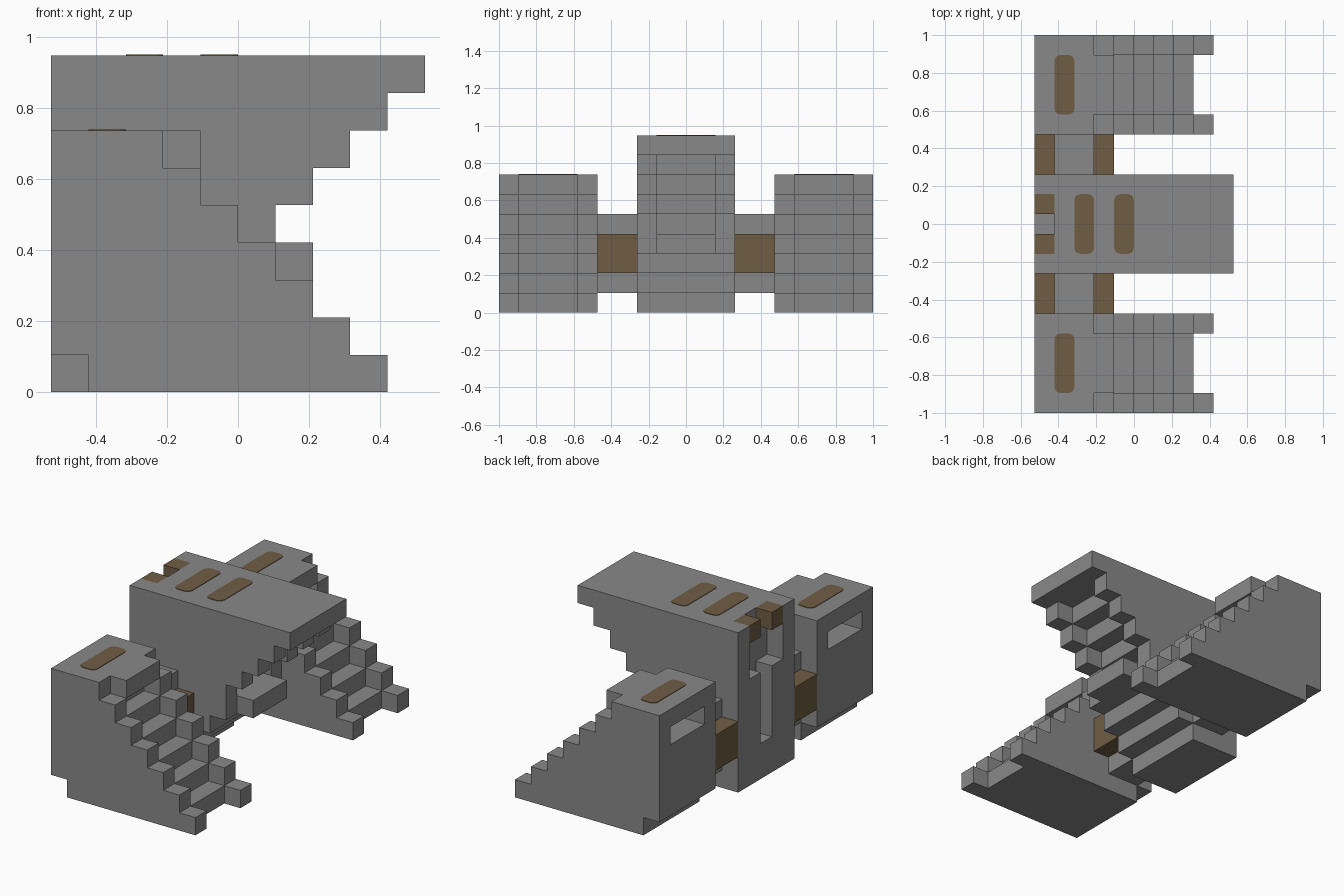
import bpy, bmesh
from itertools import product
from math import cos, sin, pi
from mathutils import Vector

U = 2 / 19                      # one block
ORIGIN = Vector((-5, -9.5, 0))  # grid corner, in blocks

if "Cube" in bpy.data.objects:
    bpy.data.objects.remove(bpy.data.objects["Cube"])


def material(name, rgb):
    m = bpy.data.materials.new(name)
    m.use_nodes = True
    m.diffuse_color = (*rgb, 1)
    m.node_tree.nodes["Principled BSDF"].inputs["Base Color"].default_value = (*rgb, 1)
    return m


STONE = material("grey stone", (0.25, 0.25, 0.25))
WOOD = material("brown wood", (0.16, 0.11, 0.057))


def box(x0, x1, y0, y1, z0, z1):
    return set(product(range(x0, x1), range(y0, y1), range(z0, z1)))


def finish(name, bm):
    mesh = bpy.data.meshes.new(name)
    bm.to_mesh(mesh)
    bm.free()
    mesh.materials.append(STONE)
    mesh.materials.append(WOOD)
    ob = bpy.data.objects.new(name, mesh)
    bpy.context.collection.objects.link(ob)
    return ob


def build(name, stone, wood=frozenset()):
    """Skin a set of blocks, keeping only the outer faces."""
    cells = stone | wood
    bm = bmesh.new()
    for c in cells:
        for axis, side in product(range(3), (0, 1)):
            near = list(c)
            near[axis] += 2 * side - 1
            if tuple(near) in cells:
                continue
            a, b = (axis + 1) % 3, (axis + 2) % 3
            ring = []
            for da, db in ((0, 0), (1, 0), (1, 1), (0, 1)):
                p = Vector(c)
                p[axis] += side
                p[a] += da
                p[b] += db
                ring.append(bm.verts.new((p + ORIGIN) * U))
            face = bm.faces.new(ring if side else ring[::-1])
            face.material_index = int(c in wood)
    bmesh.ops.remove_doubles(bm, verts=bm.verts, dist=U / 100)
    bmesh.ops.dissolve_limit(bm, angle_limit=0.01, verts=bm.verts,
                             edges=bm.edges, delimit={'MATERIAL'})
    return finish(name, bm)


def hatch(name, x, y, z):
    """Thin rounded wooden plate, one block wide and three long."""
    r = 0.3
    bm = bmesh.new()
    ring = []
    for k, (cx, cy) in enumerate(((1 - r, 3 - r), (r, 3 - r), (r, r), (1 - r, r))):
        for s in range(4):
            t = (k + s / 3) * pi / 2
            p = Vector((x + cx + r * cos(t), y + cy + r * sin(t), z))
            ring.append(bm.verts.new((p + ORIGIN) * U))
    face = bm.faces.new(ring)
    top = bmesh.ops.extrude_face_region(bm, geom=[face])["geom"]
    bmesh.ops.translate(bm, vec=(0, 0, 0.003),
                        verts=[v for v in top if isinstance(v, bmesh.types.BMVert)])
    bmesh.ops.recalc_face_normals(bm, faces=bm.faces)
    for f in bm.faces:
        f.material_index = 1
    finish(name, bm)


def mirrored(cells):
    return {(x, 18 - y, z) for x, y, z in cells}


# Side tower: stepped cheeks, a recessed stair between them, overhanging roof
tower = set()
for z in range(7):
    tower |= box(0, 9 - z, 0, 5, z, z + 1)          # cheeks
    tower -= box(8 - z, 9 - z, 1, 4, z, z + 1)      # recessed stair
tower |= box(0, 4, 1, 4, 6, 7)                      # roof lip
tower -= box(0, 1, 0, 5, 0, 1)                      # rear foot notch
tower -= box(0, 2, 1, 4, 5, 6)                      # rear window slot

# Walkway: stone core with wooden panels on both faces
walk = box(1, 3, 5, 7, 1, 5)
panels = box(0, 1, 5, 7, 2, 4) | box(3, 4, 5, 7, 2, 4)

for side, flip in (("front", set), ("back", mirrored)):
    build(side + "_tower", flip(tower))
    build(side + "_walkway", flip(walk), flip(panels))
hatch("front_tower_hatch", 1, 1, 7)
hatch("back_tower_hatch", 1, 15, 7)

# Central keep: inverted steps growing toward the top
keep = box(0, 10, 7, 12, 8, 9)
for z in range(4, 8):
    keep |= box(0, z + 2, 7, 12, z, z + 1)
    keep -= box(z + 1, z + 2, 8, 11, z, z + 1)
for z in range(4):
    keep |= box(0, z + 3, 7, 12, z, z + 1)
keep |= box(0, 7, 8, 11, 3, 4)                      # projecting ledge
keep -= box(0, 1, 9, 10, 2, 9)                      # rear slit
keep -= box(0, 1, 8, 11, 6, 8)                      # cross arm of the slit
caps = box(0, 1, 8, 9, 8, 9) | box(0, 1, 10, 11, 8, 9)
build("central_keep", keep - caps, caps)
hatch("keep_hatch_rear", 2, 8, 9)
hatch("keep_hatch_middle", 4, 8, 9)
